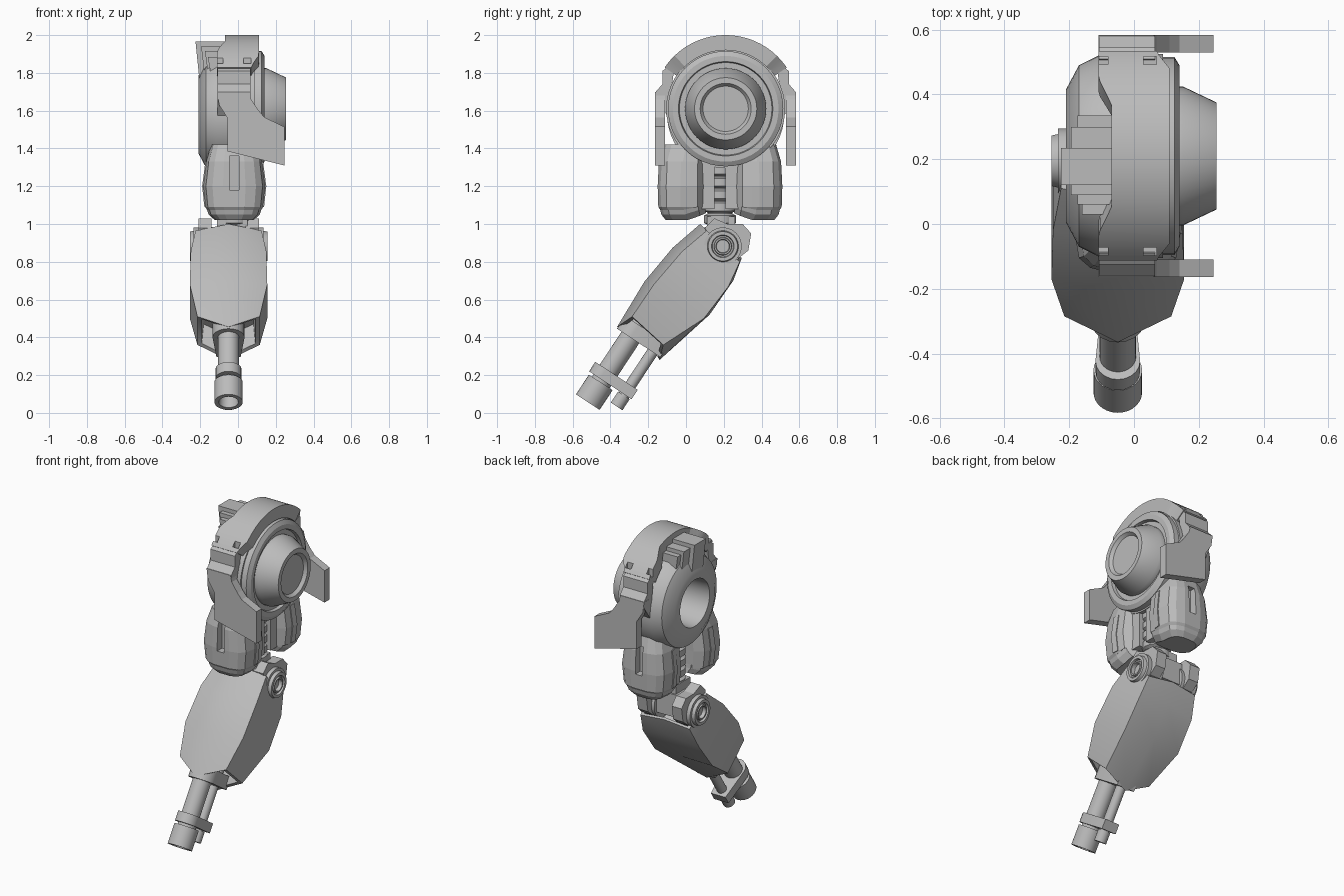
import bpy, bmesh, math
from mathutils import Vector

cube = bpy.data.objects.get("Cube")
if cube:
    bpy.data.objects.remove(cube)

metal = bpy.data.materials.new("plain grey metal")
metal.use_nodes = True
metal.diffuse_color = (0.5, 0.5, 0.5, 1)
metal.node_tree.nodes["Principled BSDF"].inputs["Base Color"].default_value = (0.5, 0.5, 0.5, 1)

SY, SZ = 0.21, 1.61      # shoulder axis
CX = -0.05               # forearm centre
POD_X, POD_Y = -0.02, 0.18


def loft(name, rings, smooth=0):
    """Skin a list of equal-length rings and cap both ends."""
    bm = bmesh.new()
    vs = [[bm.verts.new(p) for p in r] for r in rings]
    n = len(vs[0])
    for a, b in zip(vs, vs[1:]):
        for i in range(n):
            bm.faces.new((a[i], a[(i + 1) % n], b[(i + 1) % n], b[i]))
    bm.faces.new(vs[0])
    bm.faces.new(vs[-1])
    bmesh.ops.recalc_face_normals(bm, faces=bm.faces)
    me = bpy.data.meshes.new(name)
    bm.to_mesh(me)
    bm.free()
    me.materials.append(metal)
    ob = bpy.data.objects.new(name, me)
    bpy.context.collection.objects.link(ob)
    if smooth:
        bpy.ops.object.select_all(action='DESELECT')
        ob.select_set(True)
        bpy.context.view_layer.objects.active = ob
        bpy.ops.object.shade_smooth_by_angle(angle=math.radians(smooth))
    return ob


def prism(name, pts, axis, lo, hi):
    """Extrude a 2D outline along x or y (axis 0 or 1)."""
    place = (lambda p, t: (t, p[0], p[1])) if axis == 0 else (lambda p, t: (p[0], t, p[1]))
    return loft(name, [[place(p, t) for p in pts] for t in (lo, hi)])


def box(name, x, y, z):
    return prism(name, [(y[0], z[0]), (y[1], z[0]), (y[1], z[1]), (y[0], z[1])], 0, *x)


def lathe(name, origin, axis, profile, seg=40):
    """Turn (distance, radius) pairs around an axis."""
    o, d = Vector(origin), Vector(axis).normalized()
    u = d.orthogonal().normalized()
    v = d.cross(u)
    ang = [2 * math.pi * i / seg for i in range(seg)]
    return loft(name, [[o + d * t + (u * math.cos(a) + v * math.sin(a)) * r for a in ang]
                       for t, r in profile], 30)


def cut(ob, cutter):
    cutter.hide_render = True
    cutter.hide_viewport = True
    m = ob.modifiers.new("cut", 'BOOLEAN')
    m.operation = 'DIFFERENCE'
    m.solver = 'EXACT'
    m.object = cutter


def ramp(t, t0, t1, a, b):
    """Blend from a to b while t runs from t0 to t1."""
    return a + (b - a) * min(1, max(0, (t - t0) / (t1 - t0)))


# Shoulder drum: bored inner half set slightly lower, outer half with cone
lathe("shoulder_drum", (0, SY, SZ - 0.03), (1, 0, 0),
      [(0.0, 0.14), (-0.21, 0.15), (-0.21, 0.205), (-0.17, 0.28), (-0.11, 0.31), (0.06, 0.31)], 48)
lathe("shoulder_cone", (0, SY, SZ), (1, 0, 0),
      [(0.0, 0.315), (0.09, 0.315), (0.09, 0.305), (0.125, 0.305), (0.14, 0.28), (0.14, 0.25),
       (0.12, 0.245), (0.12, 0.215), (0.15, 0.215), (0.255, 0.165), (0.255, 0.135),
       (0.235, 0.12)], 48)

# Arched guard over the drum, flaring towards both ends
arch_rings = []
for deg in range(34, 147, 4):
    c, s = math.cos(math.radians(deg)), math.sin(math.radians(deg))
    dy = abs(c) * 0.39
    lo, hi = ramp(dy, 0.16, 0.24, -0.07, -0.11), ramp(dy, 0.27, 0.32, 0.11, 0.07)
    arch_rings.append([(x, SY + r * c, SZ + r * s)
                       for x, r in ((lo, 0.31), (lo, 0.39), (hi, 0.39), (hi, 0.31))])
arch = loft("guard_arch", arch_rings, 15)

plate = [(-0.11, 1.70), (-0.10, 1.63), (-0.055, 1.56), (-0.055, 1.385), (0.245, 1.31),
         (0.245, 1.515), (0.14, 1.565), (0.11, 1.60), (0.07, 1.66), (0.06, 1.70)]
shoulder = [(0.275, 1.80), (0.30, 1.835), (0.335, 1.81), (0.335, 1.74), (0.37, 1.70),
            (0.37, 1.66), (0.30, 1.56), (0.29, 1.70)]
for side, word in ((-1, "front"), (1, "back")):
    prism(word + "_guard_arm", [(SY + side * a, z) for a, z in shoulder], 0, -0.108, 0.065)
    for i, x in enumerate((-0.10, 0.05)):
        y = SY + side * 0.295
        cut(arch, box(f"{word}_notch_cutter_{i}", (x - 0.02, x + 0.02),
                      (y - 0.012, y + 0.012), (1.83, 1.95)))
    prism(word + "_guard_plate", plate, 1, *sorted((SY + side * 0.32, SY + side * 0.373)))

# Stepped vent fins on top of the drum
for i, (x, y0, y1, z) in enumerate(((-0.225, 0.12, 0.235, 1.965), (-0.195, 0.09, 0.30, 1.94),
                                    (-0.175, 0.06, 0.335, 1.915), (-0.16, 0.03, 0.33, 1.885))):
    prism(f"vent_fin_{i}", [(x, z), (-0.06, z), (-0.06, 1.76), (x + 0.02, 1.77)], 1, y0, y1)

# Upper arm pods, front and back, with undersides rising towards the spine
half = [(0.06, 0.33), (0.115, 0.315), (0.15, 0.285), (0.165, 0.2), (0.155, 0.12), (0.10, 0.085)]
section = half + [(-x, y) for x, y in reversed(half)]
levels = [(1.42, 0.74, 0.90), (1.33, 0.9, 0.98), (1.2, 1, 1), (1.09, 0.93, 0.99),
          (1.075, 0.87, 0.96), (1.05, 0.82, 0.94), (1.02, 0.62, 0.87)]
for side, word in ((-1, "front"), (1, "back")):
    pod = loft(word + "_arm_pod",
               [[(POD_X + x * sx, POD_Y + side * y * sy,
                  z + (ramp(y, 0.08, 0.18, 0.04, 0) if z < 1.08 else 0)) for x, y in section]
                for z, sx, sy in levels])
    y = POD_Y + side * 0.33
    cut(pod, box(word + "_slot_cutter", (POD_X - 0.024, POD_X + 0.024),
                 (y - 0.05, y + 0.05), (1.18, 1.36)))
    # raised rib around the pod
    loft(word + "_pod_rib", [[(POD_X + x * sx * 1.03, POD_Y + side * y * sy, z)
                              for x, y in ((-0.161, 0.17), (0.161, 0.17),
                                           (0.165, 0.21), (-0.165, 0.21))]
                             for z, sx, sy in levels[1:4]])
    box(word + "_inner_cheek", (POD_X, 0.085),
        sorted((POD_Y + side * 0.03, POD_Y + side * 0.12)), (1.08, 1.36))

# Ringed spine between the pods
lathe("arm_spine", (POD_X, POD_Y, 0.93), (0, 0, 1),
      [(t, r) for k in range(7) for t, r in ((k * 0.065, 0.065), (k * 0.065 + 0.01, 0.085),
                                            (k * 0.065 + 0.05, 0.085), (k * 0.065 + 0.06, 0.065))], 24)

# Elbow: clevis cheeks, pivots and crossbar
cheek = [(0.10, 0.98), (0.15, 1.03), (0.22, 1.0), (0.30, 1.0), (0.345, 0.95), (0.33, 0.86),
         (0.28, 0.82), (0.15, 0.80)]
for side, word in ((-1, "right"), (1, "left")):
    prism(word + "_elbow_cheek", cheek, 0, *sorted((CX + side * 0.09, CX + side * 0.16)))
    lathe(word + "_elbow_pivot", (CX, 0.195, 0.882), (side, 0, 0),
          [(0.07, 0.1), (0.185, 0.1), (0.185, 0.083), (0.205, 0.078), (0.205, 0.06),
           (0.19, 0.056), (0.19, 0.048), (0.203, 0.045), (0.203, 0.037), (0.18, 0.034)], 28)
box("elbow_block", (CX - 0.1, CX + 0.1), (0.13, 0.27), (0.84, 0.985))
box("elbow_neck", (CX - 0.06, CX + 0.10), (0.11, 0.26), (0.96, 1.04))

# Forearm shell: front ridge, front edge, back edge, back ridge, half width
along = Vector((0, 0.55, 0.835)).normalized()
across = Vector((0, along.z, -along.y))
stations = [((0.075, 1.0), (0.11, 0.965), (0.285, 0.80), (0.295, 0.82), 0.175),
            ((-0.07, 0.875), (-0.02, 0.855), (0.225, 0.67), (0.25, 0.70), 0.2),
            ((-0.22, 0.695), (-0.17, 0.68), (0.095, 0.50), (0.125, 0.52), 0.205),
            ((-0.365, 0.455), (-0.285, 0.51), (-0.12, 0.36), (-0.14, 0.28), 0.165)]


def ring(f, fs, bs, b, w):
    return [Vector(p) for p in ((CX, *f), (CX + w, *fs), (CX + w, *bs),
                                (CX, *b), (CX - w, *bs), (CX - w, *fs))]


def shrink(r, k, shift):
    c = sum(r, Vector()) / len(r)
    return [c + (p - c) * k + along * shift for p in r]


body = [ring(*s) for s in stations]
rings = [shrink(body[0], 0.85, -0.1), shrink(body[0], 0.88, 0)] + body
rings += [shrink(body[-1], 0.86, 0), shrink(body[-1], 0.8, 0.12)]
loft("forearm_shell", rings, 40)

# Twin barrels
tip = Vector((CX, -0.52, 0.057))
second = tip + across * 0.14 + along * 0.065
lathe("main_barrel", tip, along,
      [(0.1, 0.045), (0.0, 0.052), (0.0, 0.075), (0.125, 0.075), (0.125, 0.056), (0.55, 0.056)], 28)
lathe("second_barrel", second, along,
      [(0.04, 0.018), (0.0, 0.022), (0.0, 0.037), (0.07, 0.037), (0.07, 0.03), (0.45, 0.03)], 20)


def clamp(name, t0, t1, r, a, b):
    """Rounded bar lying across both barrels."""
    pts = [(a - r * math.sin(q), r * math.cos(q)) for q in [math.pi * i / 10 for i in range(11)]]
    pts += [(b, -r * 0.75), (b, r * 0.75)]
    loft(name, [[tip + along * t + across * u + Vector((x, 0, 0)) for u, x in pts]
                for t in (t0, t1)], 40)


clamp("muzzle_clamp", 0.14, 0.20, 0.069, -0.015, 0.185)
clamp("forearm_clamp", 0.41, 0.49, 0.085, 0.0, 0.19)
